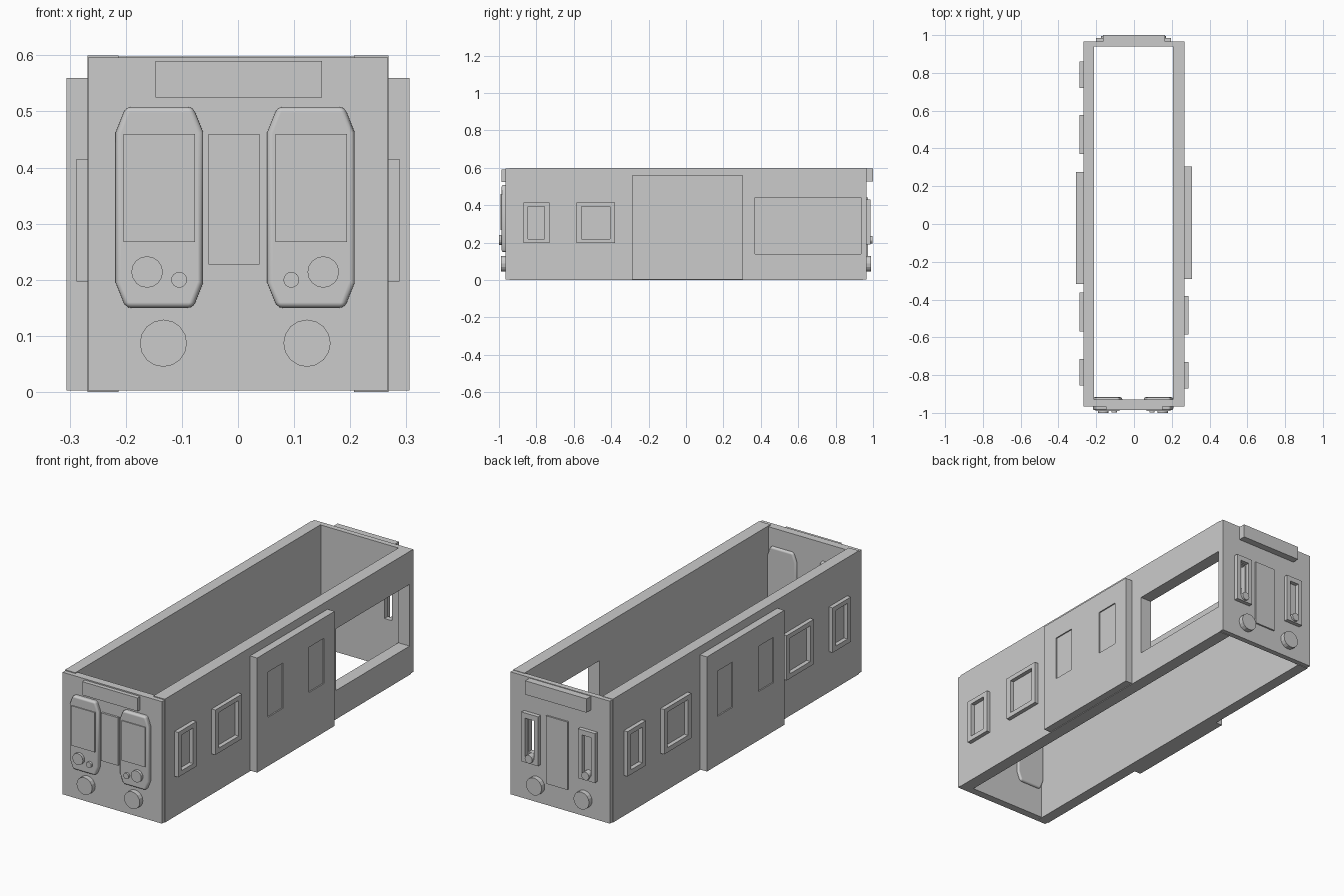
import bpy
import bmesh
from math import cos, sin, pi
from mathutils import Vector

if "Cube" in bpy.data.objects:
    bpy.data.objects.remove(bpy.data.objects["Cube"], do_unlink=True)

grey = bpy.data.materials.new("plain_grey")
grey.use_nodes = True
COLOUR = (0.6, 0.6, 0.6, 1)
grey.diffuse_color = COLOUR
grey.node_tree.nodes["Principled BSDF"].inputs["Base Color"].default_value = COLOUR

# Each facing turns (across, height, distance outward) into a position
FACING = {
    "front": lambda u, v, d: Vector((u, -d, v)),
    "back": lambda u, v, d: Vector((u, d, v)),
    "left": lambda u, v, d: Vector((d, u, v)),
    "right": lambda u, v, d: Vector((-d, u, v)),
}


def plate(name, facing, inner, outer, outlines, round_edge=0):
    """Flat outlines at the outer distance, thickened back to the inner one."""
    place = FACING[facing]
    outward = place(0, 0, 1)
    bm = bmesh.new()
    for outline in outlines:
        face = bm.faces.new([bm.verts.new(place(u, v, outer)) for u, v in outline])
        face.normal_update()
        if face.normal.dot(outward) < 0:
            face.normal_flip()
        face.smooth = round_edge > 0
    bmesh.ops.remove_doubles(bm, verts=bm.verts, dist=0.0001)
    mesh = bpy.data.meshes.new(name)
    bm.to_mesh(mesh)
    bm.free()
    mesh.materials.append(grey)
    obj = bpy.data.objects.new(name, mesh)
    bpy.context.collection.objects.link(obj)
    solid = obj.modifiers.new("thickness", "SOLIDIFY")
    solid.thickness = outer - inner
    solid.offset = -1
    if round_edge:
        bevel = obj.modifiers.new("rounded_edge", "BEVEL")
        bevel.width = round_edge
        bevel.segments = 3
        bevel.harden_normals = True
    return obj


def panel(name, facing, inner, outer, rect, holes=()):
    """Rectangular slab (u0, u1, v0, v1) with rectangular holes."""
    rects = [rect, *holes]
    us = sorted({u for r in rects for u in r[:2]})
    vs = sorted({v for r in rects for v in r[2:]})
    cells = []
    for a, b in zip(us, us[1:]):
        for c, d in zip(vs, vs[1:]):
            mu, mv = (a + b) / 2, (c + d) / 2
            if not any(h[0] < mu < h[1] and h[2] < mv < h[3] for h in holes):
                cells.append([(a, c), (b, c), (b, d), (a, d)])
    return plate(name, facing, inner, outer, cells)


def disc(name, facing, inner, outer, u, v, radius):
    ring = [(u + radius * cos(2 * pi * i / 16), v + radius * sin(2 * pi * i / 16))
            for i in range(16)]
    return plate(name, facing, inner, outer, [ring])


# Shell: two long walls and two end walls, open above and below
side_opening = (0.37, 0.935, 0.14, 0.44)
back_opening = (0.13, 0.17, 0.235, 0.4)
panel("left_wall", "left", 0.207, 0.268, (-0.945, 0.945, 0, 0.6), [side_opening])
panel("right_wall", "right", 0.213, 0.268, (-0.945, 0.945, 0, 0.6))
panel("front_wall", "front", 0.928, 0.966, (-0.267, 0.267, 0.003, 0.596))
panel("back_wall", "back", 0.94, 0.966, (-0.267, 0.267, 0.003, 0.598), [back_opening])


# Raised frame around a small side window
def window_frame(side, start, end):
    panel(side + "_window_frame", side, 0.26, 0.288, (start, end, 0.197, 0.415),
          [(start + 0.026, end - 0.026, 0.22, 0.393)])


# Sliding door with two shallow window recesses
def sliding_door(side, start, end, first):
    windows = [(s, s + 0.115, 0.24, 0.46) for s in (first, first + 0.315)]
    panel(side + "_door", side, 0.26, 0.3, (start, end, 0.003, 0.56))
    panel(side + "_door_skin", side, 0.3, 0.306, (start, end, 0.003, 0.56), windows)


for span in [(-0.87, -0.73), (-0.585, -0.38)]:
    window_frame("left", *span)
for span in [(-0.855, -0.715), (-0.57, -0.362), (0.37, 0.578), (0.72, 0.86)]:
    window_frame("right", *span)
sliding_door("left", -0.29, 0.305, -0.205)
sliding_door("right", -0.318, 0.276, -0.235)

# Front: sign box, middle door and a mirrored pair of window housings and lamps
panel("front_sign", "front", 0.96, 0.986, (-0.147, 0.15, 0.525, 0.59))
panel("front_middle_door", "front", 0.96, 0.976, (-0.053, 0.038, 0.227, 0.46))
for s in (-1, 1):
    def across(u):
        return -0.005 + s * u
    housing = [(0.075, 0.15), (0.195, 0.15), (0.213, 0.195), (0.213, 0.463),
               (0.195, 0.508), (0.075, 0.508), (0.057, 0.463), (0.057, 0.195)]
    plate("front_window_housing", "front", 0.917, 0.986,
          [[(across(u), v) for u, v in housing]], round_edge=0.01)
    near, far = sorted((across(0.072), across(0.199)))
    panel("front_window", "front", 0.98, 0.991, (near, far, 0.267, 0.46))
    disc("front_head_lamp", "front", 0.98, 1.0, across(0.157), 0.214, 0.028)
    disc("front_small_lamp", "front", 0.98, 0.997, across(0.1), 0.2, 0.014)
    disc("front_buffer", "front", 0.96, 0.99, across(0.128), 0.087, 0.042)

# Back: sign box, middle door, framed windows and lamps
panel("back_sign", "back", 0.96, 1.0, (-0.165, 0.165, 0.528, 0.595))
panel("back_middle_door", "back", 0.96, 0.974, (-0.044, 0.07, 0.11, 0.44))
for centre in (0.15, -0.155):
    panel("back_window_frame", "back", 0.96, 0.986,
          (centre - 0.045, centre + 0.045, 0.19, 0.43),
          [(centre - 0.024, centre + 0.024, 0.215, 0.405)])
    disc("back_small_lamp", "back", 0.96, 0.996, centre, 0.215, 0.02)
for centre in (0.125, -0.13):
    disc("back_buffer", "back", 0.96, 0.99, centre, 0.087, 0.042)
